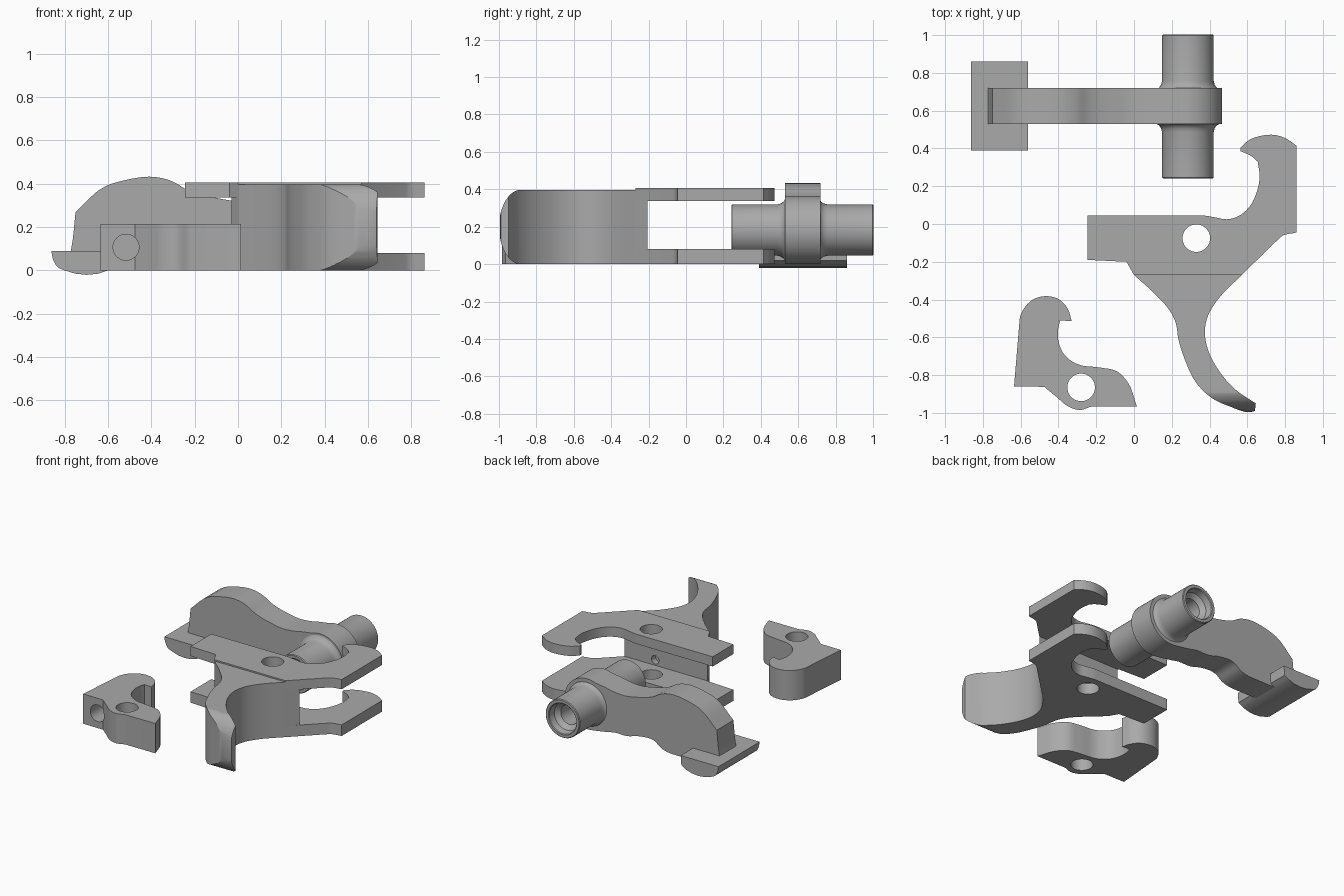
import bpy, bmesh, math
from mathutils import Vector

if "Cube" in bpy.data.objects:
    bpy.data.objects.remove(bpy.data.objects["Cube"])

steel = bpy.data.materials.new("grey_steel")
steel.diffuse_color = (0.40, 0.40, 0.40, 1)
steel.use_nodes = True
steel.node_tree.nodes["Principled BSDF"].inputs["Base Color"].default_value = steel.diffuse_color


def smooth_outline(pts, steps=4, limit=0.2, corner=38):
    """Round short gently turning runs of an outline, keep corners and long edges."""
    p = [Vector(a) for a in pts]
    n = len(p)
    edge = [p[(i + 1) % n] - p[i] for i in range(n)]

    def tangent(i, own):
        a, b = edge[i - 1], edge[i]
        if a.angle(b) > math.radians(corner):
            return own.normalized()
        if a.length > limit:
            return a.normalized()
        if b.length > limit:
            return b.normalized()
        return (a.normalized() * b.length + b.normalized() * a.length).normalized()

    out = []
    for i in range(n):
        out.append(p[i])
        e = edge[i]
        if e.length > limit:
            continue
        j = (i + 1) % n
        t0, t1 = tangent(i, e) * e.length, tangent(j, e) * e.length
        for k in range(1, steps):
            t = k / steps
            out.append(p[i] * (2*t**3 - 3*t**2 + 1) + t0 * (t**3 - 2*t**2 + t)
                       + p[j] * (3*t**2 - 2*t**3) + t1 * (t**3 - t**2))
    return out


def finish(name, bm):
    bmesh.ops.recalc_face_normals(bm, faces=bm.faces)
    me = bpy.data.meshes.new(name)
    bm.to_mesh(me)
    bm.free()
    ob = bpy.data.objects.new(name, me)
    bpy.context.collection.objects.link(ob)
    me.materials.append(steel)
    return ob


def prism(name, pts, lo, hi, axis="z"):
    """Extrude a 2D outline along one axis."""
    place = {"z": lambda u, v, h: (u, v, h),
             "y": lambda u, v, h: (u, h, v),
             "x": lambda u, v, h: (h, u, v)}[axis]
    bm = bmesh.new()
    a = [bm.verts.new(place(u, v, lo)) for u, v in pts]
    b = [bm.verts.new(place(u, v, hi)) for u, v in pts]
    bm.faces.new(a)
    bm.faces.new(b)
    for i in range(len(a)):
        j = (i + 1) % len(a)
        bm.faces.new((a[i], a[j], b[j], b[i]))
    return finish(name, bm)


def disc(cx, cy, r, n=40):
    return [(cx + r * math.cos(2 * math.pi * i / n),
             cy + r * math.sin(2 * math.pi * i / n)) for i in range(n)]


def boolean(ob, tool, op="DIFFERENCE"):
    m = ob.modifiers.new("cut", "BOOLEAN")
    m.operation, m.object, m.solver = op, tool, "EXACT"
    bpy.context.view_layer.objects.active = ob
    bpy.ops.object.modifier_apply(modifier=m.name)
    bpy.data.objects.remove(tool)


# trigger side plates: hooked outline with pin hole, one low and one high
plate = smooth_outline([
    (-.245, .045), (.36, .045), (.43, .035), (.49, .025), (.55, .04), (.61, .09),
    (.65, .17), (.665, .25), (.655, .33), (.62, .36), (.565, .385), (.565, .405),
    (.61, .445), (.68, .468), (.74, .472), (.8, .455), (.86, .415), (.86, -.045),
    (.775, -.07), (.57, -.27), (0, -.27), (-.04, -.2), (-.245, -.19)])
for name, lo, hi in (("lower_side_plate", 0, .08), ("upper_side_plate", .337, .407)):
    ob = prism(name, plate, lo, hi)
    boolean(ob, prism("pin_cutter", disc(.33, -.075, .073), -.1, .6))

# web joining the plates, with a small blind hole in its rear face
web = prism("trigger_web", [(.005, -.275), (.565, -.275), (.635, -.205), (-.03, -.205)], .03, .38)
boolean(web, prism("hole_cutter", disc(.39, .12, .03, 24), -.25, -.1, "y"))

# curved trigger blade with a rounded tip
blade = prism("trigger_blade", smooth_outline([
    (0, -.27), (.11, -.37), (.19, -.46), (.22, -.52), (.235, -.61), (.27, -.72),
    (.325, -.835), (.41, -.92), (.505, -.965), (.62, -.995), (.64, -.99), (.645, -.95),
    (.535, -.875), (.445, -.77), (.39, -.66), (.375, -.57), (.39, -.49), (.44, -.405),
    (.57, -.27)]), 0, .397)
tip = [(-.88 - .12 * math.cos(a), .1985 + .2 * math.sin(a))
       for a in [math.pi * (i / 24 - .5) for i in range(25)]]
boolean(blade, prism("tip_cutter", tip + [(-.2, .3985), (-.2, -.0015)], 0 - .1, .8, "x"), "INTERSECT")

# sear: hooked block with a pin hole and a blind spring hole at the front
sear = prism("sear", smooth_outline([
    (-.635, -.86), (-.605, -.5), (-.59, -.46), (-.535, -.4), (-.47, -.382), (-.395, -.4),
    (-.35, -.45), (-.33, -.515), (-.39, -.51), (-.4, -.545), (-.4, -.62), (-.37, -.69),
    (-.305, -.74), (-.18, -.76), (-.09, -.78), (-.035, -.835), (.015, -.965),
    (-.215, -.965), (-.285, -.985), (-.35, -.965), (-.405, -.92), (-.475, -.862)]), 0, .215)
boolean(sear, prism("pin_cutter", disc(-.28, -.865, .073), -.1, .4))
boolean(sear, prism("spring_cutter", disc(-.517, .107, .06), -1, -.62, "y"))

# hammer arm: side profile ending in a round hub
CX, CZ, R = .285, .182, .182
hub = [(CX + R * math.cos(a), CZ + R * math.sin(a))
       for a in [math.radians(110 - 10 * i) for i in range(22)]]
arm = prism("hammer_arm", smooth_outline([
    (-.79, .02), (-.77, .1), (-.75, .27), (-.61, .39), (-.53, .415), (-.37, .43),
    (-.3, .41), (-.24, .375), (-.1, .335), (-.02, .322), (.08, .328), (.15, .342)] + hub
    + [(.14, .02), (.06, .035), (-.03, .035), (-.13, .06), (-.25, .06), (-.31, .02),
       (-.4, .002), (-.75, .002)]), .53, .72, "y")
boolean(arm, prism("bore_cutter", disc(CX, CZ, .08), .3, .9, "y"))

# hammer foot: wide plate rounded along its lower edges
prism("hammer_foot", smooth_outline([
    (-.862, .09), (-.855, .055), (-.835, .018), (-.8, 0), (-.6, 0), (-.565, .02), (-.56, .09)]),
    .39, .86, "y")

# pivot sleeve: turned tube with flared bore and fillets against the hub
half = [(.07, .3), (.1, .33), (.108, .375), (.113, .38), (.132, .38), (.137, .375),
        (.137, .135), (.142, .115), (.152, .1), (.168, .092)]
ring = half + [(r, -d) for r, d in reversed(half)]
bm = bmesh.new()
N = 48
rows = []
for r, d in ring:
    rows.append([bm.verts.new((x, .622 + d, z)) for x, z in disc(CX, CZ, r, N)])
for i in range(len(rows)):
    a, b = rows[i], rows[(i + 1) % len(rows)]
    for k in range(N):
        bm.faces.new((a[k], a[(k + 1) % N], b[(k + 1) % N], b[k]))
finish("pivot_sleeve", bm)

# smooth curved walls, keep crisp edges
bpy.ops.object.select_all(action="SELECT")
bpy.context.view_layer.objects.active = arm
bpy.ops.object.shade_smooth_by_angle(angle=math.radians(30))
